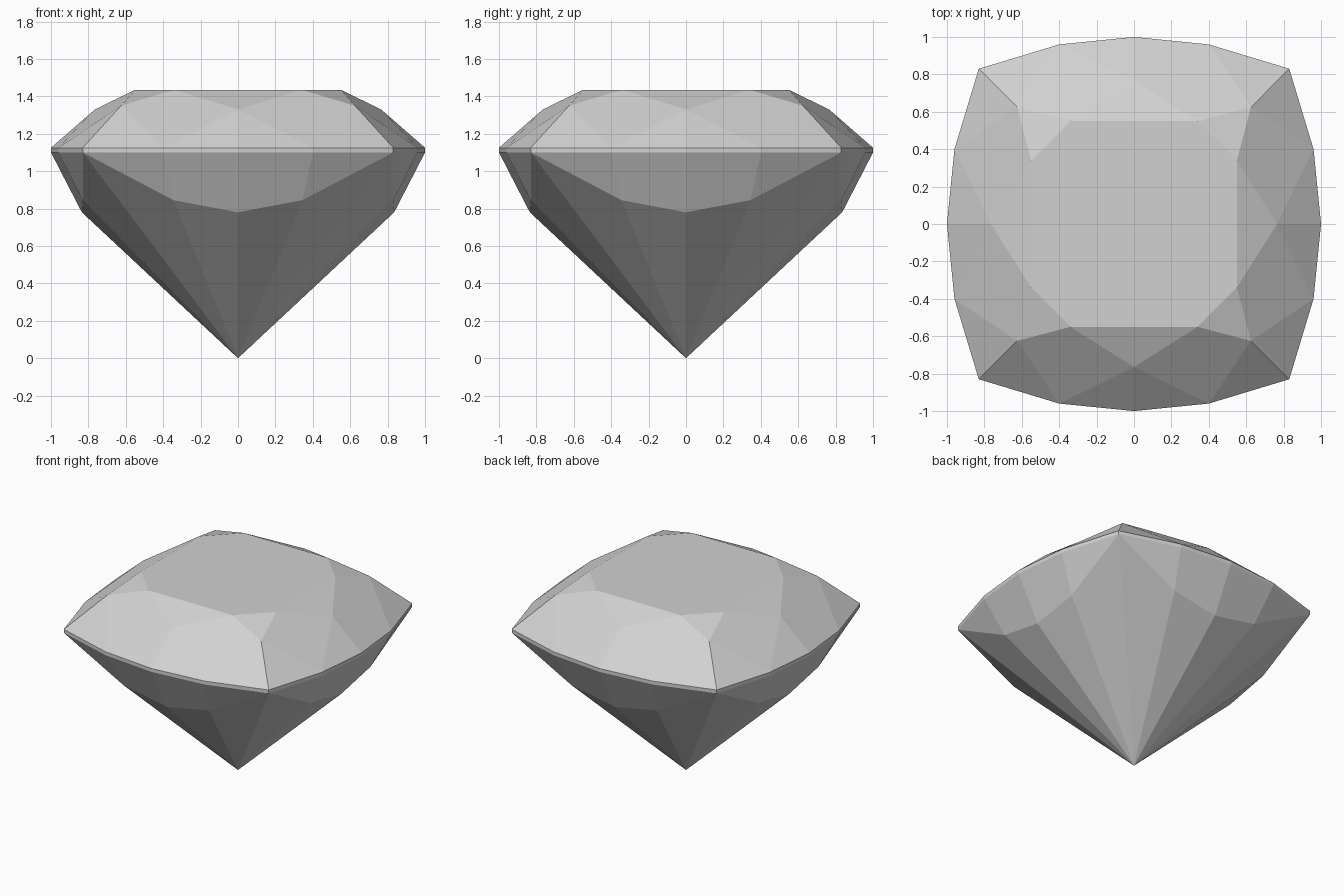
import bpy
import bmesh
import math
from mathutils import Vector, Matrix

cube = bpy.data.objects.get("Cube")
if cube:
    bpy.data.objects.remove(cube, do_unlink=True)

# Single grey material
grey = bpy.data.materials.new("plain grey")
grey.use_nodes = True
colour = (0.64, 0.64, 0.64, 1)
grey.diffuse_color = colour
grey.node_tree.nodes["Principled BSDF"].inputs["Base Color"].default_value = colour

GIRDLE_TOP, GIRDLE_LOW, TABLE = 1.125, 1.10, 1.435

# Cut outline over one eighth of the stone: middle, shoulder, corner
outline = [(0, 1), (0.4, 0.96), (0.83, 0.83)]
mid, shoulder, corner = [Vector((x, y, GIRDLE_TOP)) for x, y in outline]
low_mid, low_shoulder, low_corner = [Vector((x, y, GIRDLE_LOW)) for x, y in outline]

# Crown points
table_centre = Vector((0, 0, TABLE))
table_mid = Vector((0, 0.55, TABLE))
table_point = Vector((0.34, 0.55, TABLE))
table_diagonal = Vector((0.445, 0.445, TABLE))
star_mid = Vector((0, 0.765, 1.33))
star_corner = Vector((0.625, 0.625, 1.35))

# Pavilion points
culet = Vector((0, 0, 0))
belly_mid = Vector((0, 0.835, 0.78))
belly_side = Vector((0.345, 0.83, 0.845))


def build(name, facets):
    """Repeat the facets of one eighth around the stone and merge flat pairs."""
    bm = bmesh.new()
    inside = Vector((0, 0, 1))
    for turn in range(4):
        for side in (1, -1):
            place = Matrix.Rotation(turn * math.pi / 2, 4, "Z") @ Matrix.Diagonal((side, 1, 1, 1))
            for facet in facets:
                face = bm.faces.new([bm.verts.new(place @ p) for p in facet])
                face.normal_update()
                if face.normal.dot(face.calc_center_median() - inside) < 0:
                    face.normal_flip()
    bmesh.ops.remove_doubles(bm, verts=bm.verts, dist=0.001)
    bmesh.ops.dissolve_limit(bm, angle_limit=math.radians(0.3), verts=bm.verts, edges=bm.edges)
    mesh = bpy.data.meshes.new(name)
    bm.to_mesh(mesh)
    bm.free()
    mesh.materials.append(grey)
    obj = bpy.data.objects.new(name, mesh)
    bpy.context.collection.objects.link(obj)
    return obj


# Crown: table, stars, kites and upper girdle facets
build("crown", [
    (table_centre, table_mid, table_point, table_diagonal),
    (table_mid, star_mid, table_point),
    (table_point, star_corner, table_diagonal),
    (table_point, star_mid, shoulder, star_corner),
    (star_mid, mid, shoulder),
    (star_corner, shoulder, corner),
])

# Girdle: thin upright band
build("girdle", [
    (mid, shoulder, low_shoulder, low_mid),
    (shoulder, corner, low_corner, low_shoulder),
])

# Pavilion: lower girdle facets and long facets to the point
build("pavilion", [
    (low_mid, low_shoulder, belly_side, belly_mid),
    (low_shoulder, low_corner, belly_side),
    (belly_mid, belly_side, culet),
    (belly_side, low_corner, culet),
])
